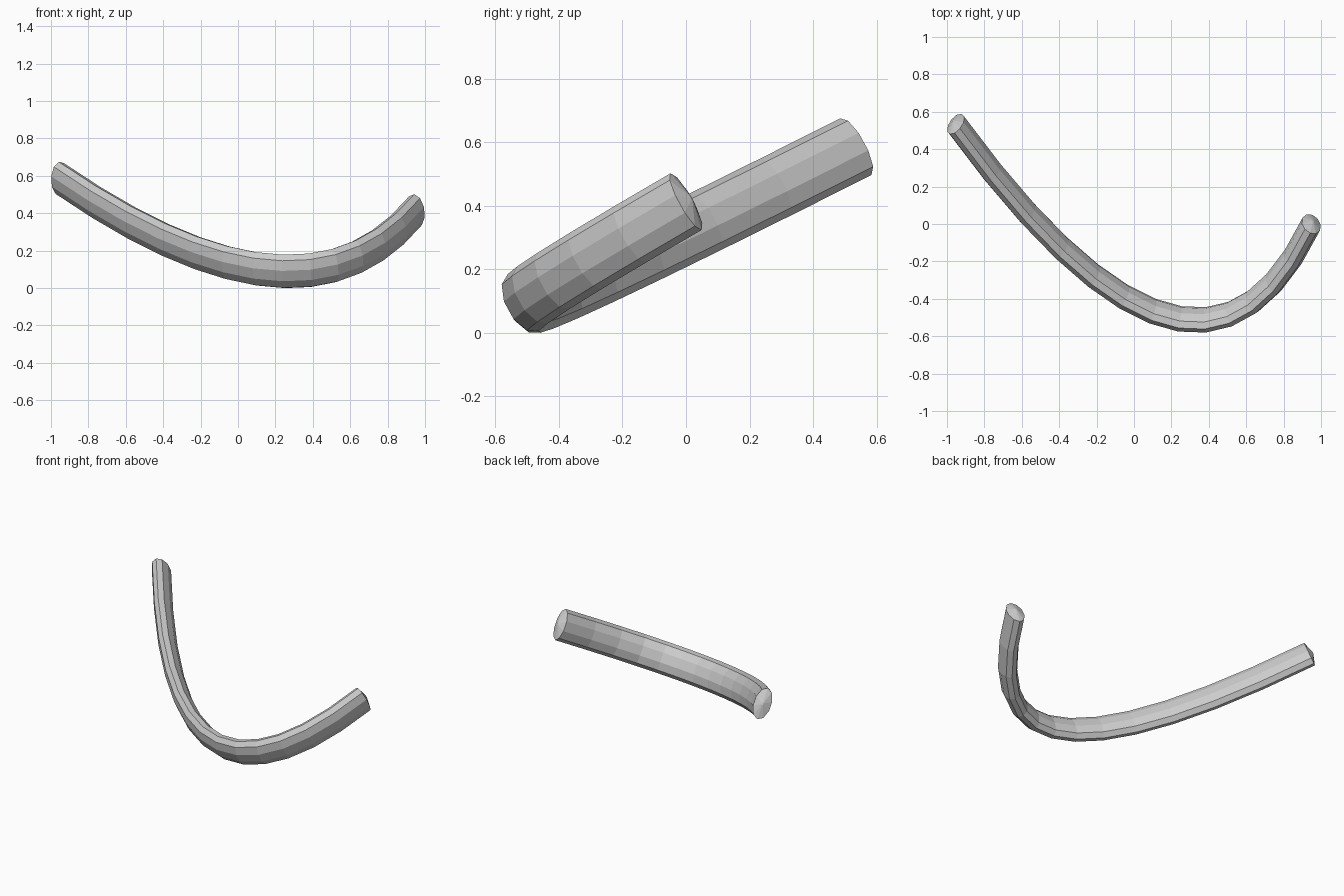
import bpy, bmesh, math
from mathutils import Vector

if "Cube" in bpy.data.objects:
    bpy.data.objects.remove(bpy.data.objects["Cube"])

# Centre line: quadratic Bezier in a tilted plane
P0, P1, P2 = Vector((-0.953, 0.535, 0.598)), Vector((0.35, -1.25, -0.30)), Vector((0.948, 0.0, 0.425))
NORMAL = (P1 - P0).cross(P2 - P1).normalized()
SEGMENTS, SIDES = 13, 10
TALL, WIDE, BULGE = 0.102, 0.055, 0.022

bm = bmesh.new()


def ring(centre, tangent, scale=1.0):
    """Elliptical section, long axis across the curve's plane."""
    side = NORMAL.cross(tangent)
    angles = [2 * math.pi * i / SIDES for i in range(SIDES)]
    return [bm.verts.new(centre + scale * (NORMAL * TALL * math.cos(a) + side * WIDE * math.sin(a)))
            for a in angles]


# Sections along the bend, with a small bulged cap at each end
rings = []
for i in range(SEGMENTS + 1):
    t = i / SEGMENTS
    c = P0 * (1 - t) ** 2 + P1 * 2 * t * (1 - t) + P2 * t * t
    d = ((P1 - P0) * (1 - t) + (P2 - P1) * t).normalized()
    if i == 0:
        rings.append(ring(c - d * BULGE, d, 0.1))
    rings.append(ring(c, d))
    if i == SEGMENTS:
        rings.append(ring(c + d * BULGE, d, 0.1))

# Skin
for a, b in zip(rings, rings[1:]):
    for i in range(SIDES):
        j = (i + 1) % SIDES
        bm.faces.new((a[i], a[j], b[j], b[i]))
bm.faces.new(rings[0])
bm.faces.new(rings[-1])
bmesh.ops.recalc_face_normals(bm, faces=bm.faces[:])

# Stand on the ground
low = min(v.co.z for v in bm.verts)
bmesh.ops.translate(bm, vec=(0, 0, -low), verts=bm.verts[:])

mesh = bpy.data.meshes.new("curved_tube")
bm.to_mesh(mesh)
bm.free()
bpy.context.collection.objects.link(bpy.data.objects.new("curved_tube", mesh))
